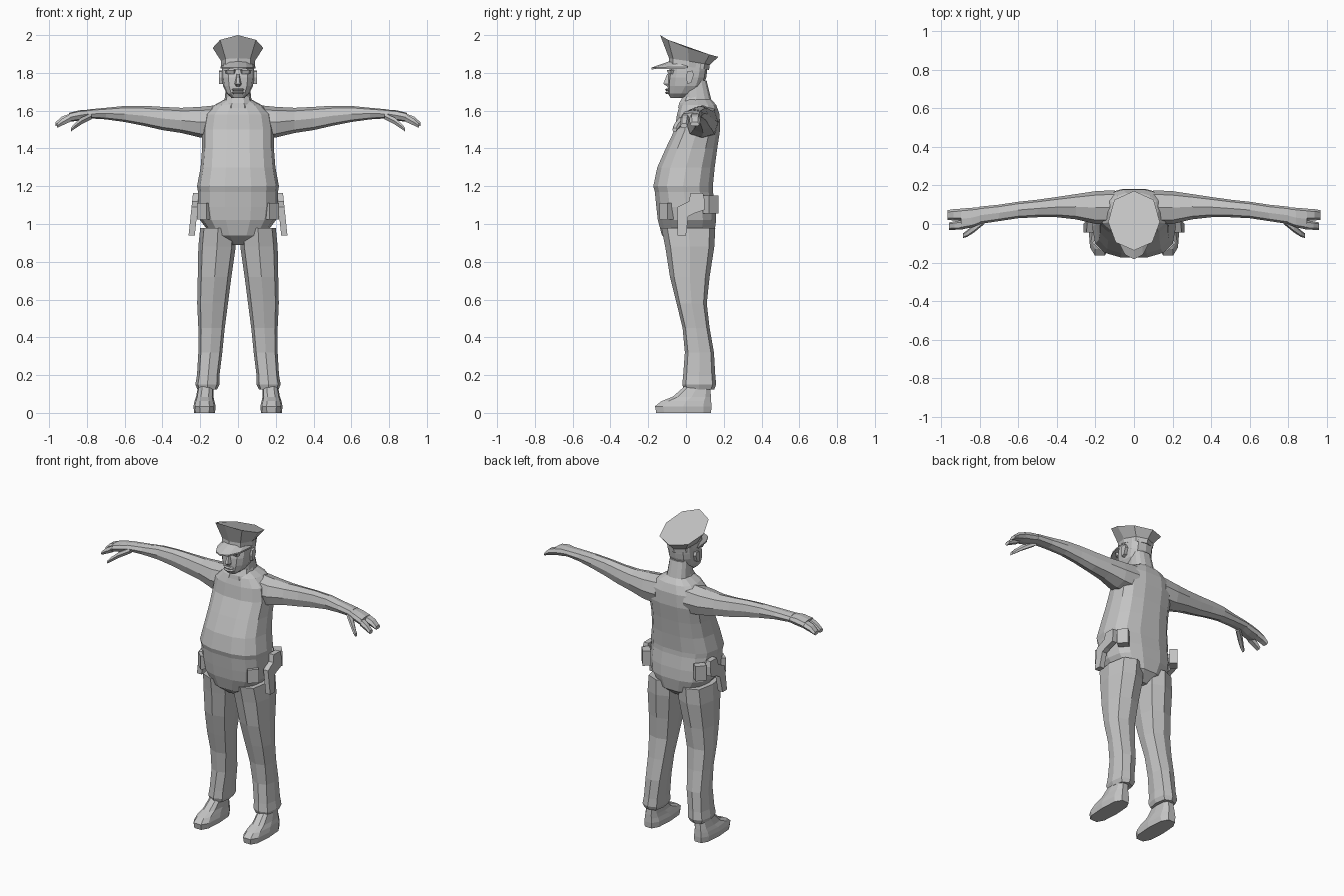
import bpy, bmesh, math
from mathutils import Vector

grey = bpy.data.materials.new("plain_grey")
grey.diffuse_color = (0.55, 0.55, 0.55, 1)


def finish(name, bm, mirror=False):
    bmesh.ops.recalc_face_normals(bm, faces=bm.faces)
    me = bpy.data.meshes.new(name)
    bm.to_mesh(me)
    bm.free()
    me.materials.append(grey)
    ob = bpy.data.objects.new(name, me)
    bpy.context.collection.objects.link(ob)
    if mirror:
        ob.modifiers.new("mirror", 'MIRROR')
    return ob


def loft(name, rings, mirror=False):
    """Skin a list of point rings and cap both ends."""
    bm = bmesh.new()
    vs = [[bm.verts.new(p) for p in r] for r in rings]
    n = len(vs[0])
    for a, b in zip(vs, vs[1:]):
        for i in range(n):
            j = (i + 1) % n
            bm.faces.new((a[i], a[j], b[j], b[i]))
    bm.faces.new(vs[0])
    bm.faces.new(vs[-1])
    return finish(name, bm, mirror)


def oval(a0, a1, b0, b1, n, p=0.75):
    """Rounded-box outline filling the given bounds."""
    pts = []
    for i in range(n):
        t = 2 * math.pi * i / n
        c, s = math.cos(t), math.sin(t)
        c = math.copysign(abs(c) ** p, c)
        s = math.copysign(abs(s) ** p, s)
        pts.append(((a0 + a1) / 2 + c * (a1 - a0) / 2, (b0 + b1) / 2 + s * (b1 - b0) / 2))
    return pts


def upright(name, rows, n, p=0.75, mirror=False):
    """Rows are z, x0, x1, y0, y1."""
    return loft(name, [[(x, y, r[0]) for x, y in oval(*r[1:], n, p)] for r in rows], mirror)


def sideways(name, rows, n, p=0.75):
    """Rows are x, y0, y1, z0, z1; mirrored to both sides."""
    return loft(name, [[(r[0], y, z) for y, z in oval(*r[1:], n, p)] for r in rows], True)


def plate(name, outline, x0, x1, lean=0.0, mirror=True):
    """Extrude a (y, z) outline across x, leaning outward toward the bottom."""
    top = max(z for y, z in outline)
    return loft(name, [[(x + (top - z) * lean, y, z) for y, z in outline] for x in (x0, x1)], mirror)


# torso with neck
torso = [(0.89, 0.05, -0.07, 0.09), (0.94, 0.14, -0.13, 0.15), (1.02, 0.2, -0.152, 0.163),
         (1.09, 0.212, -0.16, 0.158), (1.17, 0.212, -0.168, 0.146), (1.2, 0.217, -0.176, 0.145),
         (1.3, 0.198, -0.155, 0.155), (1.4, 0.19, -0.11, 0.168), (1.5, 0.19, -0.062, 0.183),
         (1.58, 0.175, -0.05, 0.18), (1.63, 0.125, -0.035, 0.162), (1.66, 0.07, -0.015, 0.135),
         (1.76, 0.062, -0.015, 0.11)]
upright("torso", [(z, -w, w, a, b) for z, w, a, b in torso], 14)

# shirt collar
collar = [(1.615, 0.085, -0.045, 0.15), (1.64, 0.078, -0.04, 0.14), (1.675, 0.068, -0.018, 0.125)]
upright("collar", [(z, -w, w, a, b) for z, w, a, b in collar], 10)

# trousers
upright("trouser_leg", [
    (0.98, 0.012, 0.2, -0.13, 0.155), (0.88, 0.012, 0.21, -0.11, 0.15),
    (0.72, 0.035, 0.213, -0.085, 0.125), (0.58, 0.053, 0.216, -0.05, 0.11),
    (0.45, 0.07, 0.21, -0.018, 0.125), (0.32, 0.083, 0.21, -0.006, 0.148),
    (0.2, 0.098, 0.217, -0.015, 0.155), (0.15, 0.098, 0.226, -0.02, 0.16),
    (0.125, 0.11, 0.215, -0.012, 0.15)], 8, 0.7, True)

# shoes
upright("shoe", [
    (0.0, 0.122, 0.232, -0.163, 0.138), (0.035, 0.118, 0.236, -0.169, 0.14),
    (0.062, 0.125, 0.23, -0.135, 0.138), (0.085, 0.13, 0.222, -0.075, 0.136),
    (0.14, 0.13, 0.212, -0.01, 0.13)], 10, 0.7, True)

# arms
sideways("arm", [
    (0.1, 0.0, 0.175, 1.45, 1.63), (0.2, 0.0, 0.17, 1.458, 1.62),
    (0.3, 0.024, 0.155, 1.482, 1.615), (0.4, 0.035, 0.14, 1.497, 1.62),
    (0.5, 0.035, 0.126, 1.52, 1.626), (0.6, 0.03, 0.115, 1.54, 1.625),
    (0.7, 0.015, 0.1, 1.554, 1.615), (0.8, 0.0, 0.09, 1.56, 1.606)], 8, 0.8)

# hands: palm, two finger groups and thumb
sideways("palm", [(0.79, 0.002, 0.088, 1.56, 1.605), (0.84, -0.018, 0.084, 1.548, 1.602),
                  (0.895, -0.028, 0.08, 1.54, 1.588)], 8, 0.7)
sideways("outer_fingers", [(0.885, 0.018, 0.08, 1.542, 1.588), (0.935, 0.018, 0.077, 1.528, 1.57),
                           (0.965, 0.022, 0.072, 1.517, 1.54)], 6)
sideways("index_finger", [(0.885, -0.028, 0.02, 1.54, 1.586), (0.93, -0.03, 0.014, 1.52, 1.56),
                          (0.958, -0.03, 0.008, 1.508, 1.532)], 6)
sideways("thumb", [(0.775, 0.0, 0.045, 1.553, 1.59), (0.83, -0.045, 0.0, 1.525, 1.565),
                   (0.865, -0.067, -0.033, 1.502, 1.534), (0.885, -0.072, -0.048, 1.488, 1.51)], 6)

# head
head = [(1.667, 0.032, -0.082, 0.0), (1.69, 0.06, -0.095, 0.045), (1.73, 0.079, -0.097, 0.09),
        (1.775, 0.086, -0.096, 0.107), (1.81, 0.086, -0.088, 0.112), (1.85, 0.084, -0.085, 0.115)]
upright("head", [(z, -w, w, a, b) for z, w, a, b in head], 12)

# face details and ears
loft("nose", [[(-w, -0.08, z), (w, -0.08, z), (w * 0.45, y, z), (-w * 0.45, y, z)]
              for z, w, y in ((1.728, 0.018, -0.1), (1.742, 0.022, -0.12), (1.795, 0.01, -0.1))])
for lip, z in (("upper_lip", 1.712), ("lower_lip", 1.696)):
    upright(lip, [(z - 0.007, -0.027, 0.027, -0.106, -0.07), (z, -0.034, 0.034, -0.111, -0.07),
                  (z + 0.006, -0.025, 0.025, -0.104, -0.07)], 8)
upright("brow", [(1.795, 0.014, 0.066, -0.095, -0.06), (1.815, 0.01, 0.072, -0.104, -0.06)], 6, 0.6, True)
plate("ear", [(0.008, 1.74), (0.028, 1.75), (0.042, 1.79), (0.034, 1.812), (0.006, 1.808), (0.0, 1.775)],
      0.075, 0.1)

# cap: band, flared crown and sloped top, all from one eight-sided half outline
def both(half):
    return half + [(-x, y, z) for x, y, z in half[-2:0:-1]]


band_low = both([(0, -0.092, 1.845), (0.066, -0.07, 1.842), (0.09, 0.015, 1.832),
                 (0.066, 0.095, 1.82), (0, 0.122, 1.815)])
band_top = both([(0, -0.09, 1.878), (0.065, -0.068, 1.874), (0.089, 0.015, 1.862),
                 (0.066, 0.098, 1.848), (0, 0.126, 1.843)])
crown_top = both([(0, -0.137, 2.0), (0.095, -0.095, 1.975), (0.134, 0.01, 1.932),
                  (0.102, 0.125, 1.897), (0, 0.172, 1.885)])
loft("cap", [band_low, band_top, crown_top])

# cap visor, a thin curved crescent
inner, outer = [], []
for i in range(7):
    t = math.pi * (1 + i / 6)
    c, s = math.cos(t), math.sin(t)
    inner.append(Vector((0.082 * c, 0.01 + 0.09 * s, 1.842 - 0.022 * s)))
    outer.append(Vector((0.092 * c, 0.005 - 0.188 * abs(s) ** 0.9, 1.832 - 0.004 * abs(s))))
drop = Vector((0, 0, -0.009))
loft("cap_visor", [[a, b, b + drop, a + drop] for a, b in zip(inner, outer)])

# belt gear: holster with grip, front pouch and rear pouch
plate("holster", [(-0.045, 0.94), (0.0, 0.94), (0.012, 1.04), (0.04, 1.055), (0.098, 1.075),
                  (0.098, 1.13), (0.09, 1.165), (0.025, 1.165), (0.015, 1.12), (-0.045, 1.09)],
      0.205, 0.238, 0.105)
for pouch, cx, cy, z0, z1, turn in (("front_pouch", 0.175, -0.1, 1.025, 1.112, -0.85),
                                    ("rear_pouch", 0.19, 0.13, 1.055, 1.15, 0.7)):
    rows = []
    for z in (z0, z1):
        ring = []
        for u, v in ((-0.022, -0.033), (0.026, -0.033), (0.026, 0.033), (-0.022, 0.033)):
            ring.append((cx + u * math.cos(turn) - v * math.sin(turn),
                         cy + u * math.sin(turn) + v * math.cos(turn), z))
        rows.append(ring)
    loft(pouch, rows, True)
